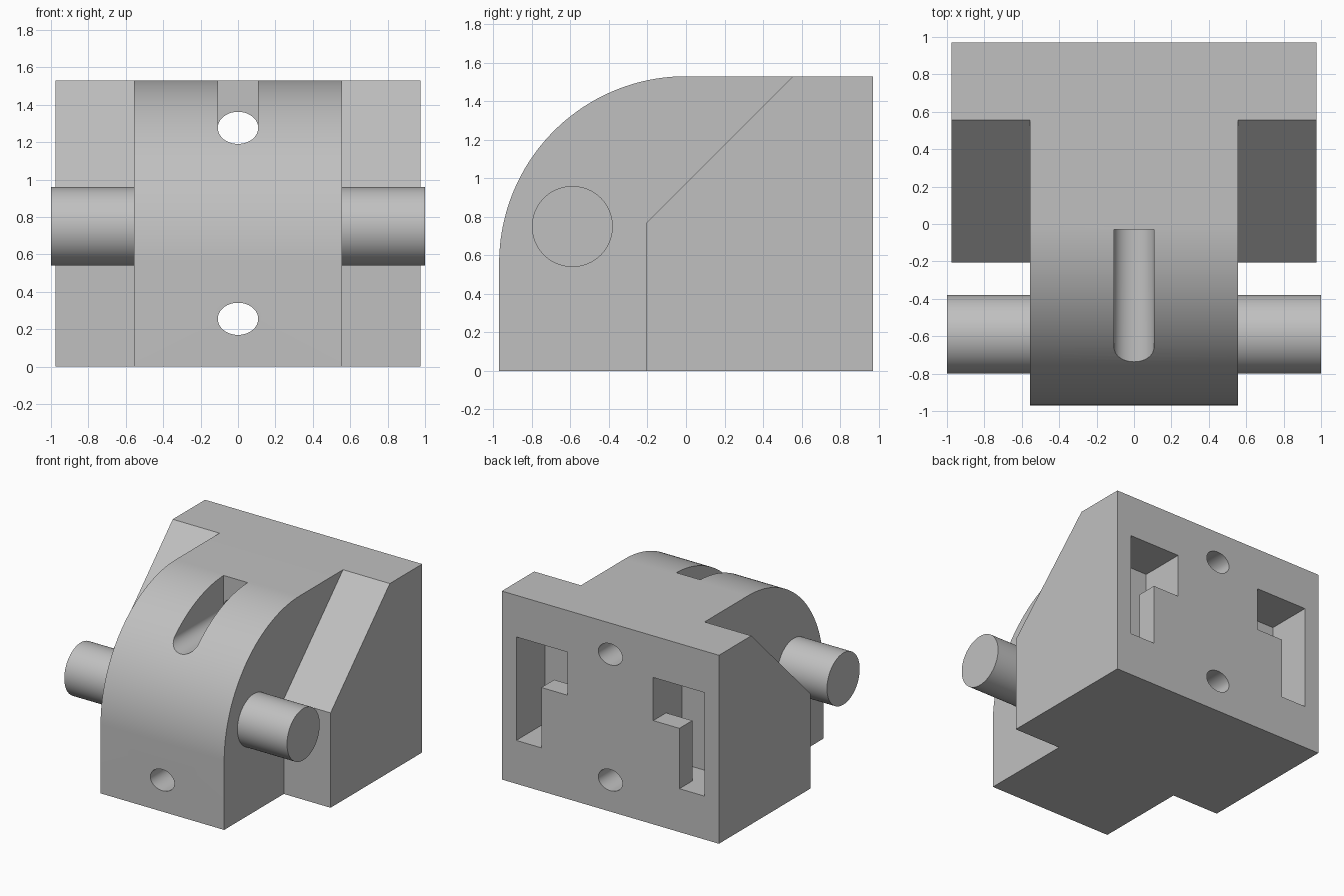
import bpy, bmesh
from math import sin, cos, pi, radians

cube = bpy.data.objects.get("Cube")
if cube:
    bpy.data.objects.remove(cube, do_unlink=True)

grey = bpy.data.materials.new("plain grey")
grey.use_nodes = True
grey.diffuse_color = (0.53, 0.53, 0.53, 1)
grey.node_tree.nodes["Principled BSDF"].inputs["Base Color"].default_value = grey.diffuse_color


def arc(cu, cv, ru, rv, start, end, steps):
    """Points along an elliptical arc, both ends included."""
    angles = [start + (end - start) * i / steps for i in range(steps + 1)]
    return [(cu + ru * cos(a), cv + rv * sin(a)) for a in angles]


def prism(name, profile, axis, a, b):
    """Extrude a (y, z) profile along x, or an (x, z) profile along y."""
    bm = bmesh.new()
    place = (lambda u, v, w: (w, u, v)) if axis == "x" else (lambda u, v, w: (u, w, v))
    ends = [[bm.verts.new(place(u, v, w)) for u, v in profile] for w in (a, b)]
    bm.faces.new(ends[0])
    bm.faces.new(ends[1])
    n = len(profile)
    for i in range(n):
        j = (i + 1) % n
        bm.faces.new((ends[0][i], ends[0][j], ends[1][j], ends[1][i]))
    bmesh.ops.recalc_face_normals(bm, faces=bm.faces)
    mesh = bpy.data.meshes.new(name)
    bm.to_mesh(mesh)
    bm.free()
    mesh.materials.append(grey)
    obj = bpy.data.objects.new(name, mesh)
    bpy.context.collection.objects.link(obj)
    return obj


def activate(obj):
    bpy.ops.object.select_all(action="DESELECT")
    obj.select_set(True)
    bpy.context.view_layer.objects.active = obj


def cut(target, cutter):
    """Subtract the cutter for good and remove it."""
    activate(target)
    mod = target.modifiers.new("cut", "BOOLEAN")
    mod.operation = "DIFFERENCE"
    mod.solver = "EXACT"
    mod.object = cutter
    bpy.ops.object.modifier_apply(modifier=mod.name)
    bpy.data.objects.remove(cutter, do_unlink=True)


def rect(u0, u1, v0, v1):
    return [(u0, v0), (u1, v0), (u1, v1), (u0, v1)]


HALF, TOP, DEPTH = 0.975, 1.53, 0.97
ARCH = 0.555            # half width of the arched middle
SLOT_END = -0.03
PLATE, POCKET = 0.165, 0.37   # pocket lip thickness and full depth

# Body: block with a rounded front
outline = [(DEPTH, TOP), (DEPTH, 0), (-DEPTH, 0)]
outline += arc(0, TOP - DEPTH, DEPTH, DEPTH, pi, pi / 2, 48)
body = prism("body", outline, "x", -HALF, HALF)

# Sloped shoulders either side of the arch
shoulder = [(-1.2, -0.1), (-0.205, -0.1), (-0.205, 0.77), (0.655, 1.63), (-1.2, 1.63)]
for s in (-1, 1):
    cut(body, prism("shoulder_cutter", shoulder, "x", s * ARCH, s * 1.2))

# Open slot in the arch, and the two bolt holes
RX, RZ, LOW, HIGH = 0.108, 0.086, 0.256, 1.277
slot = arc(0, HIGH, RX, RZ, pi, 2 * pi, 24) + [(RX, 1.7), (-RX, 1.7)]
cut(body, prism("slot_cutter", slot, "y", -1.2, SLOT_END))
for z, front in ((LOW, -1.2), (HIGH, SLOT_END)):
    ring = arc(0, z, RX, RZ, 0, 2 * pi, 48)[:-1]
    cut(body, prism("hole_cutter", ring, "y", front, 1.2))

# Hanging pockets in the back: L-shaped mouth, wider cavity behind it
IN, MID, OUT, BASE, LEDGE, ROOF = 0.385, 0.62, 0.845, 0.352, 0.842, 1.192
for s in (-1, 1):
    mouth = [(OUT, BASE), (OUT, ROOF), (IN, ROOF), (IN, LEDGE), (MID, LEDGE), (MID, BASE)]
    mouth = [(s * x, z) for x, z in mouth]
    cut(body, prism("cavity_cutter", rect(s * IN, s * OUT, BASE, ROOF), "y",
                    DEPTH - POCKET, DEPTH - PLATE))
    cut(body, prism("mouth_cutter", mouth, "y", DEPTH - PLATE, 1.2))

# Side pins
parts = [body]
for s, side in ((1, "left"), (-1, "right")):
    circle = arc(-0.59, 0.75, 0.21, 0.21, 0, 2 * pi, 64)[:-1]
    parts.append(prism(side + "_pin", circle, "x", s * (ARCH - 0.005), s * 1.0))

for obj in parts:
    activate(obj)
    bpy.ops.object.shade_smooth_by_angle(angle=radians(30))
